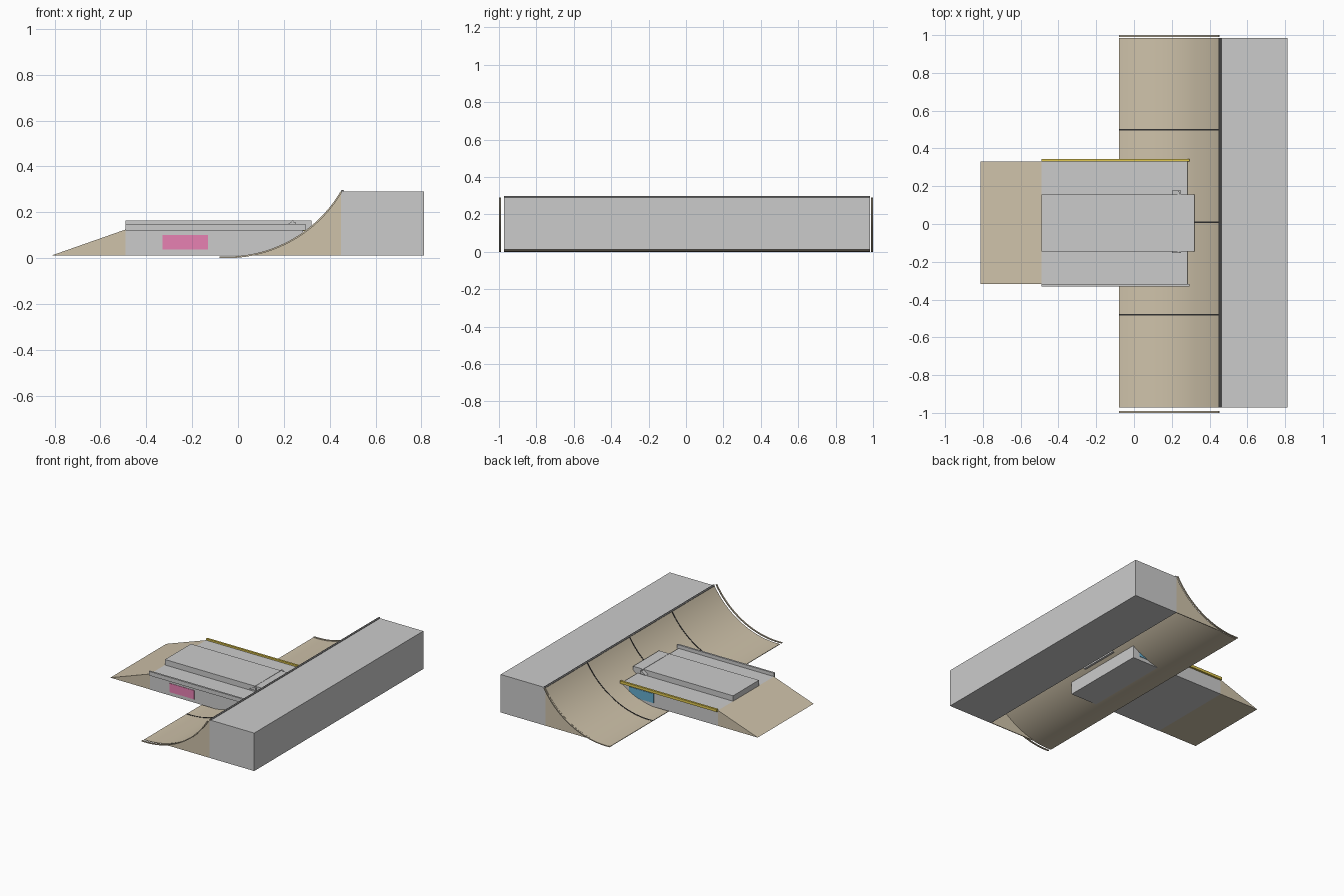
import bpy, bmesh
from math import sin, cos, asin, pi

if "Cube" in bpy.data.objects:
    bpy.data.objects.remove(bpy.data.objects["Cube"])

def material(name, rgb):
    m = bpy.data.materials.new(name)
    m.diffuse_color = (*rgb, 1)
    m.use_nodes = True
    m.node_tree.nodes["Principled BSDF"].inputs["Base Color"].default_value = m.diffuse_color
    return m

TAN = material("plywood", (0.62, 0.54, 0.40))
DARK = material("dark_seam", (0.03, 0.03, 0.03))
STEEL = material("dark_steel", (0.16, 0.16, 0.16))
YELLOW = material("yellow_paint", (0.75, 0.58, 0.08))
PINK = material("pink_paint", (0.80, 0.22, 0.45))
BLUE = material("blue_paint", (0.13, 0.42, 0.62))

def prism(name, profile, y0, y1, mat=None, smooth=False):
    """Extrude an XZ profile along y."""
    bm = bmesh.new()
    face = bm.faces.new([bm.verts.new((x, y0, z)) for x, z in profile])
    new = bmesh.ops.extrude_face_region(bm, geom=[face])["geom"]
    bmesh.ops.translate(bm, vec=(0, y1 - y0, 0),
                        verts=[v for v in new if isinstance(v, bmesh.types.BMVert)])
    bmesh.ops.recalc_face_normals(bm, faces=bm.faces)
    me = bpy.data.meshes.new(name)
    bm.to_mesh(me)
    bm.free()
    ob = bpy.data.objects.new(name, me)
    bpy.context.collection.objects.link(ob)
    if mat:
        me.materials.append(mat)
    if smooth:
        bpy.ops.object.select_all(action='DESELECT')
        ob.select_set(True)
        bpy.context.view_layer.objects.active = ob
        bpy.ops.object.shade_smooth_by_angle(angle=pi / 6)
    return ob

def box(name, x0, x1, y0, y1, z0, z1, mat=None):
    return prism(name, [(x0, z0), (x1, z0), (x1, z1), (x0, z1)], y0, y1, mat)

# Transition curve shared by the quarter pipe parts
CX, R, Z0, N = -0.05, 0.58, 0.004, 28
A0, A1 = asin(-0.03 / R), asin(0.50 / R)

def arc(offset=0.0):
    r = R - offset
    return [(CX + r * sin(a), Z0 + R - r * cos(a))
            for a in (A0 + (A1 - A0) * i / N for i in range(N + 1))]

def band(name, y0, y1, low, high, mat):
    return prism(name, arc(low) + arc(high)[::-1], y0, y1, mat, True)

Y0, Y1, FLOOR = -0.972, 0.985, 0.012

# Quarter pipe: deck, curved sheet, end panels, trims and seams
box("deck", 0.45, 0.812, Y0, Y1, FLOOR, 0.29)
band("curved_sheet", Y0, Y1, -0.004, 0, TAN)
panel = [p for p in arc(-0.002) if p[1] > FLOOR and p[0] > 0]
panel = [(panel[0][0], FLOOR)] + panel + [(0.45, FLOOR)]
for side, y in (("front", Y0), ("back", Y1 - 0.006)):
    prism(side + "_end_panel", panel, y, y + 0.006, TAN)
for side, y in (("front", -0.995), ("back", 0.995)):
    band(side + "_edge_trim", y - 0.005, y + 0.005, -0.004, 0.003, TAN)
for i, y in enumerate((-0.48, 0.01, 0.50)):
    band(f"sheet_seam_{i + 1}", y - 0.004, y + 0.004, -0.001, 0.002, DARK)

# Coping pipe
prism("coping", [(0.455 + 0.007 * cos(i * pi / 6), 0.291 + 0.007 * sin(i * pi / 6))
                 for i in range(12)], Y0, Y1, STEEL, True)

# Fun box with approach ramp and raised ledge
box("box_body", -0.49, 0.283, -0.32, 0.33, FLOOR, 0.125)
prism("approach_ramp", [(-0.812, FLOOR), (-0.49, FLOOR), (-0.49, 0.125)], -0.318, 0.33, TAN)
box("ledge", -0.49, 0.32, -0.145, 0.155, 0.12, 0.165)

# Edge rails
box("yellow_rail", -0.49, 0.295, 0.330, 0.345, 0.118, 0.137, YELLOW)
box("grey_rail", -0.49, 0.295, -0.332, -0.318, 0.120, 0.150)

# Small brackets clasping the ledge, joined by a thin strap
for side, y0, y1 in (("front", -0.153, -0.143), ("back", 0.153, 0.178)):
    prism(side + "_bracket", [(0.20, 0.137), (0.25, 0.137), (0.25, 0.157), (0.235, 0.160)], y0, y1)
box("ledge_strap", 0.236, 0.242, -0.15, 0.17, 0.160, 0.167)

# Painted patches on the box sides
box("pink_patch", -0.33, -0.13, -0.323, -0.319, 0.037, 0.102, PINK)
box("blue_patch", 0.03, 0.23, 0.329, 0.333, 0.040, 0.108, BLUE)
